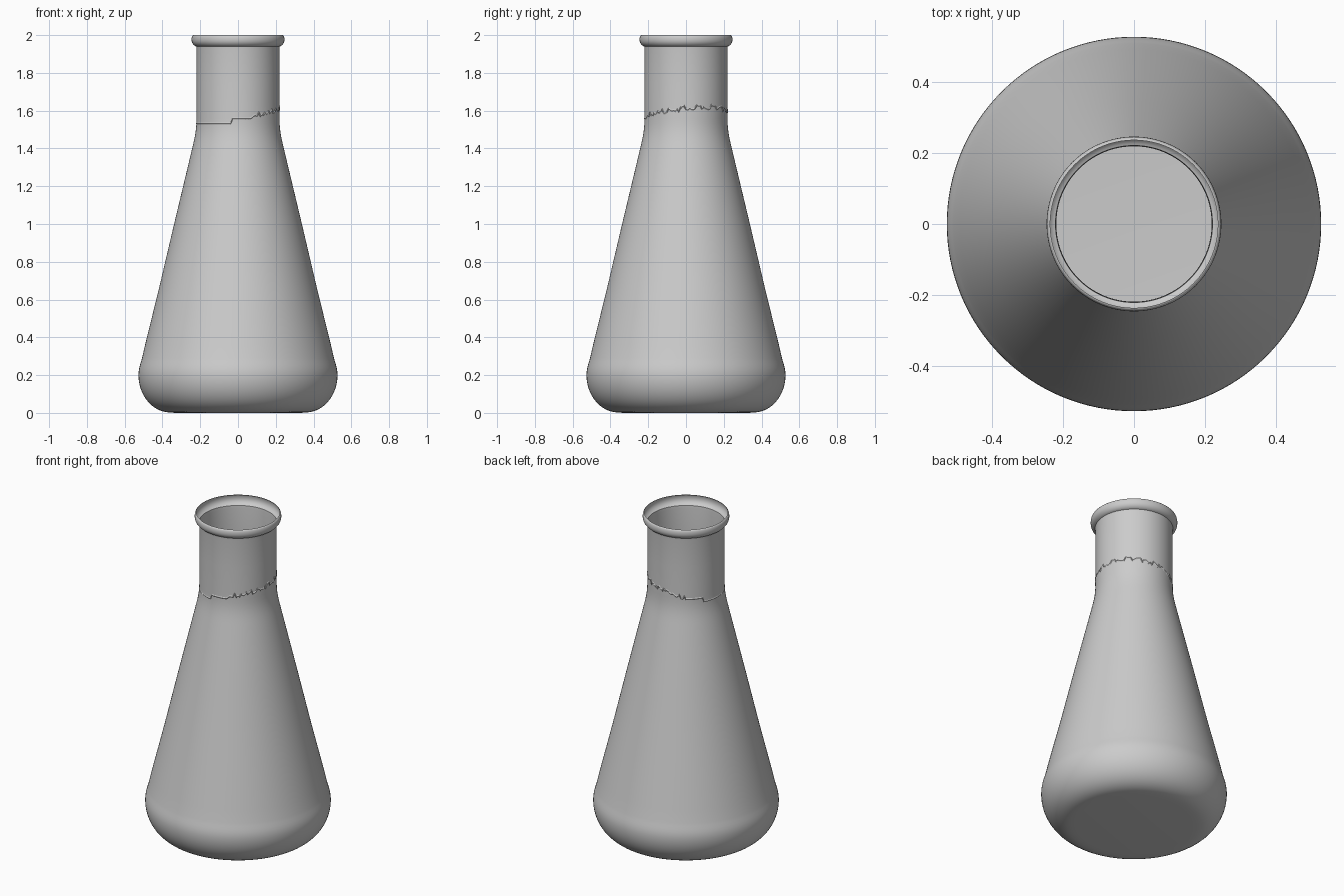
import bpy, math, random
from mathutils.geometry import interpolate_bezier
from mathutils import Vector

if "Cube" in bpy.data.objects:
    bpy.data.objects.remove(bpy.data.objects["Cube"])

random.seed(4)
SEG = 128


def lathe(name, profile, seg=SEG):
    """Revolve an (r, z) profile that starts on the axis."""
    verts = [(0, 0, profile[0][1])]
    for r, z in profile[1:]:
        for i in range(seg):
            a = 2 * math.pi * i / seg
            verts.append((r * math.cos(a), r * math.sin(a), z))
    faces = [(0, 1 + (i + 1) % seg, 1 + i) for i in range(seg)]
    for k in range(len(profile) - 2):
        p, q = 1 + k * seg, 1 + (k + 1) * seg
        for i in range(seg):
            j = (i + 1) % seg
            faces.append((p + i, p + j, q + j, q + i))
    return make(name, verts, faces, 50)


def make(name, verts, faces, angle):
    me = bpy.data.meshes.new(name)
    me.from_pydata(verts, [], faces)
    ob = bpy.data.objects.new(name, me)
    bpy.context.collection.objects.link(ob)
    bpy.ops.object.select_all(action='DESELECT')
    ob.select_set(True)
    bpy.context.view_layer.objects.active = ob
    bpy.ops.object.shade_smooth_by_angle(angle=math.radians(angle))
    return ob


def bez(a, b, c, d, n):
    pts = interpolate_bezier(*[Vector((p[0], p[1], 0)) for p in (a, b, c, d)], n)
    return [(p.x, p.y) for p in pts]


# flask body: flat base, rounded heel, cone, neck and rolled lip
profile = [(0, 0), (0.33, 0)]
profile += bez((0.36, 0.002), (0.46, 0.005), (0.527, 0.10), (0.527, 0.20), 14)
profile += bez((0.527, 0.20), (0.527, 0.235), (0.516, 0.26), (0.508, 0.29), 6)[1:]
profile += [(0.492, 0.36), (0.418, 0.66), (0.343, 0.98)]
profile += bez((0.245, 1.39), (0.232, 1.445), (0.2195, 1.49), (0.2195, 1.56), 8)
profile += [(0.2195, 1.75), (0.2195, 1.925)]
profile += bez((0.221, 1.94), (0.230, 1.942), (0.246, 1.955), (0.246, 1.975), 7)
profile += bez((0.246, 1.975), (0.246, 1.99), (0.243, 2.0), (0.236, 2.0), 6)[1:]
lathe("flask_body", profile)

# uneven raised seam round the neck: stepped on one side, ragged on the other
n = 144
mid = []
for i in range(n):
    a = 2 * math.pi * i / n
    h = 1.575 + 0.043 * math.cos(a - 0.46)
    if h < 1.57:
        h = 1.532 if h < 1.55 else 1.558
    else:
        h += random.uniform(-0.013, 0.013)
    mid.append((a, h))
verts = []
for dr, dz in ((-0.001, -0.008), (0.003, 0), (-0.001, 0.008)):
    for a, h in mid:
        r = 0.2197 + dr
        verts.append((r * math.cos(a), r * math.sin(a), h + dz))
faces = [(k * n + i, k * n + (i + 1) % n, (k + 1) * n + (i + 1) % n, (k + 1) * n + i)
         for k in range(2) for i in range(n)]
make("neck_seam", verts, faces, 30)
